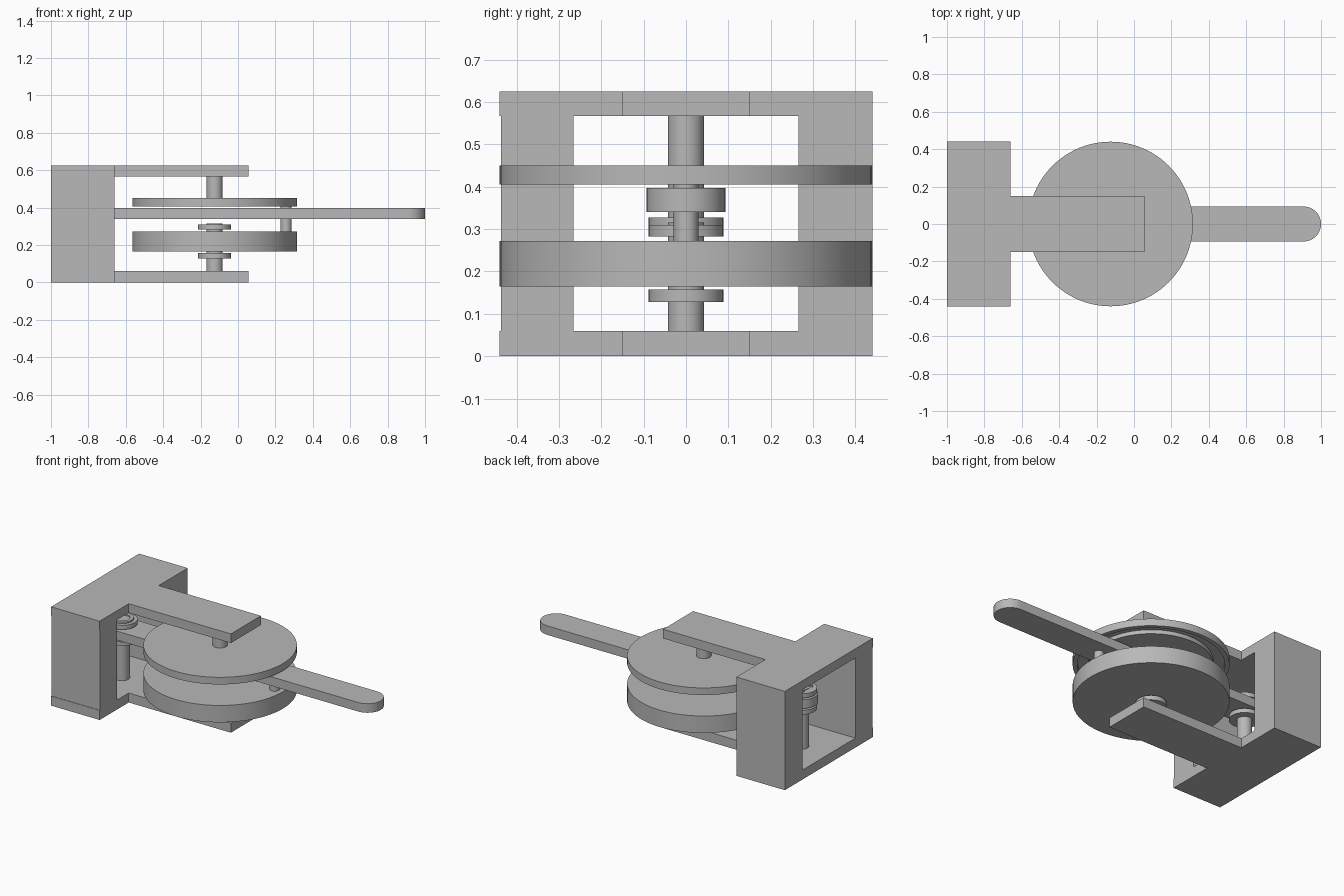
import bpy, bmesh
from math import sin, cos, pi, radians

old = bpy.data.objects.get("Cube")
if old:
    bpy.data.objects.remove(old, do_unlink=True)

metal = bpy.data.materials.new("plain_grey")
metal.use_nodes = True
grey = (0.48, 0.48, 0.48, 1)
metal.diffuse_color = grey
metal.node_tree.nodes["Principled BSDF"].inputs["Base Color"].default_value = grey


def finish(name, bm, smooth=False):
    bmesh.ops.recalc_face_normals(bm, faces=bm.faces)
    mesh = bpy.data.meshes.new(name)
    bm.to_mesh(mesh)
    bm.free()
    mesh.materials.append(metal)
    obj = bpy.data.objects.new(name, mesh)
    bpy.context.collection.objects.link(obj)
    if smooth:
        bpy.ops.object.select_all(action='DESELECT')
        obj.select_set(True)
        bpy.context.view_layer.objects.active = obj
        bpy.ops.object.shade_smooth_by_angle(angle=radians(30))
    return obj


def prism(name, outline, z0, z1, smooth=False):
    """Extrude a flat outline from z0 up to z1."""
    bm = bmesh.new()
    face = bm.faces.new([bm.verts.new((x, y, z0)) for x, y in outline])
    top = bmesh.ops.extrude_face_region(bm, geom=[face])
    verts = [v for v in top["geom"] if isinstance(v, bmesh.types.BMVert)]
    bmesh.ops.translate(bm, verts=verts, vec=(0, 0, z1 - z0))
    return finish(name, bm, smooth)


def box(name, x0, x1, y0, y1, z0, z1):
    return prism(name, [(x0, y0), (x1, y0), (x1, y1), (x0, y1)], z0, z1)


def arc(cx, r, a0, a1, n):
    return [(cx + r * cos(radians(a0 + (a1 - a0) * i / n)),
             r * sin(radians(a0 + (a1 - a0) * i / n))) for i in range(n + 1)]


def cylinder(name, x, r, z0, z1, n=64):
    return prism(name, arc(x, r, 0, 360, n)[:-1], z0, z1, True)


def lathe(name, x, profile, n=96):
    """Spin an (r, z) profile about the vertical line through x."""
    bm = bmesh.new()
    verts = [bm.verts.new((x + r, 0, z)) for r, z in profile]
    edges = [bm.edges.new(pair) for pair in zip(verts, verts[1:])]
    bmesh.ops.spin(bm, geom=verts + edges, cent=(x, 0, 0), axis=(0, 0, 1),
                   angle=2 * pi, steps=n, use_duplicate=False)
    bmesh.ops.remove_doubles(bm, verts=bm.verts, dist=0.0001)
    return finish(name, bm, True)


HEIGHT, PLATE, UPPER = 0.625, 0.06, 0.567
BACK, FRONT, HALF = -1.0, -0.66, 0.44
WHEEL_X, POST_X, PIN_X = -0.125, -0.81, 0.257

# Frame: T-shaped plates joined by two side columns
tee = [(BACK, -HALF), (FRONT, -HALF), (FRONT, -0.15), (0.055, -0.15),
       (0.055, 0.15), (FRONT, 0.15), (FRONT, HALF), (BACK, HALF)]
prism("bottom_plate", tee, 0, PLATE)
prism("top_plate", tee, UPPER, HEIGHT)
box("right_column", BACK, FRONT, -0.437, -0.265, PLATE, UPPER)
box("left_column", BACK, FRONT, 0.265, HALF, PLATE, UPPER)

# Lower crank wheel with its shaft, collars and pin
cylinder("lower_wheel", WHEEL_X, HALF, 0.165, 0.272, 96)
cylinder("lower_shaft", WHEEL_X, 0.043, PLATE, 0.315)
cylinder("lower_collar", WHEEL_X, 0.088, 0.128, 0.157)
cylinder("upper_collar", WHEEL_X, 0.088, 0.282, 0.31)
cylinder("crank_pin", PIN_X, 0.029, 0.272, 0.42)

# Upper wheel with a ring groove underneath that takes the pin
lathe("upper_wheel", WHEEL_X, [
    (0, 0.405), (0.35, 0.405), (0.35, 0.43), (0.414, 0.43),
    (0.414, 0.405), (HALF, 0.405), (HALF, 0.45), (0, 0.45)])
cylinder("upper_shaft", WHEEL_X, 0.043, 0.45, UPPER)

# Swinging lever with rounded ends
lever = arc(0.907, 0.093, -90, 90, 24) + arc(POST_X, 0.093, 90, 270, 24)
prism("lever", lever, 0.34, 0.397, True)

# Pivot post, retaining collars and open clip
cylinder("pivot_post", POST_X, 0.043, PLATE, 0.435)
for name, z in (("post_lower_collar", 0.3), ("post_upper_collar", 0.405)):
    cylinder(name, POST_X, 0.088, z, z + 0.027)
clip = arc(POST_X, 0.066, -140, 140, 32) + arc(POST_X, 0.045, 140, -140, 32)
prism("post_clip", clip, 0.432, 0.442, True)
